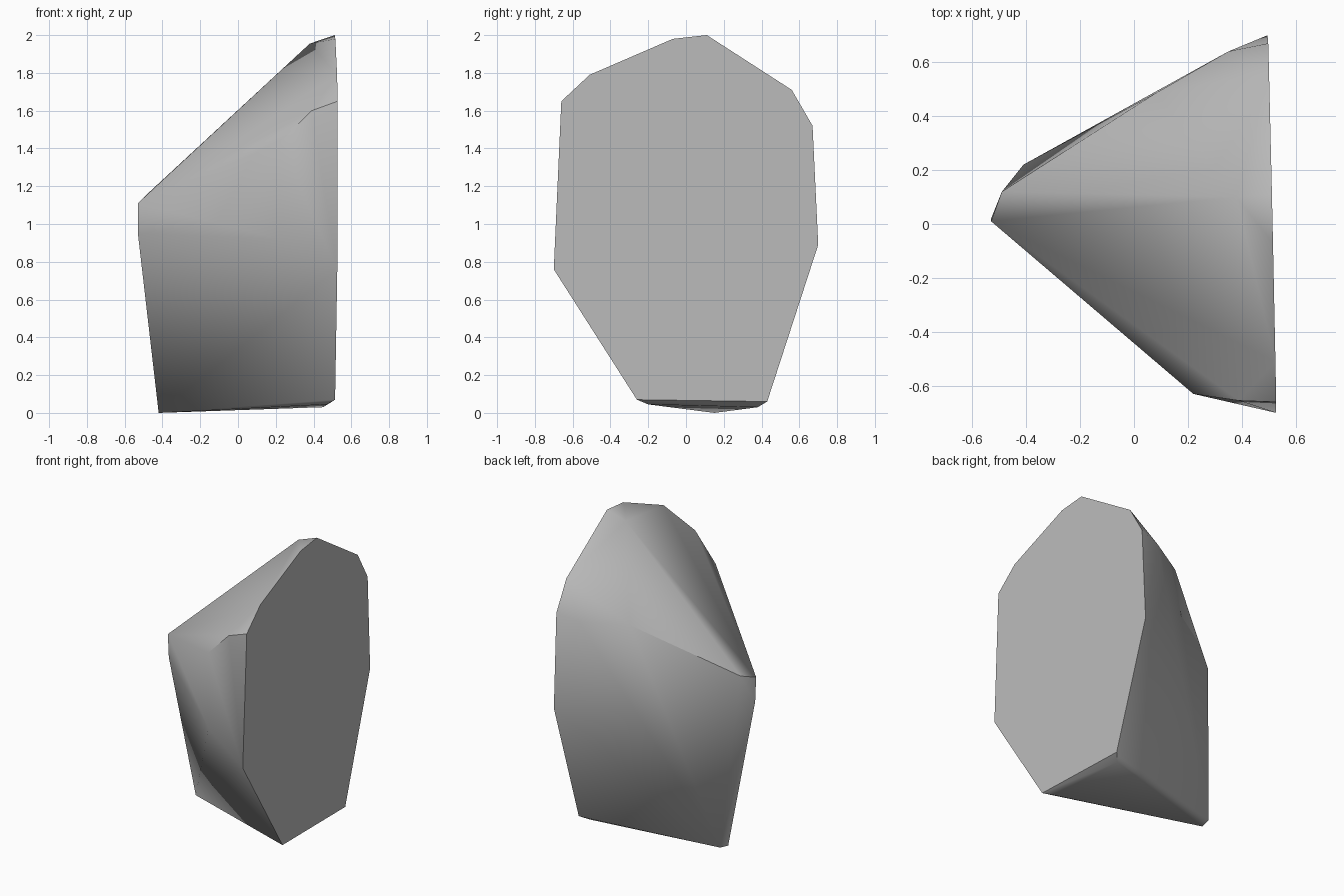
import bpy, bmesh, math

cube = bpy.data.objects.get("Cube")
if cube:
    bpy.data.objects.remove(cube, do_unlink=True)

# Stone colour
stone = bpy.data.materials.new("stone_grey")
stone.use_nodes = True
grey = (0.5, 0.5, 0.5, 1)
stone.diffuse_color = grey
stone.node_tree.nodes["Principled BSDF"].inputs["Base Color"].default_value = grey

# Outline (y, z) of the flat split face, laid on a slightly turned plane
outline = [(-.26, .07), (-.70, .76), (-.66, 1.65), (-.51, 1.79), (-.07, 1.98),
           (.11, 2), (.56, 1.71), (.67, 1.52), (.70, .89), (.43, .06)]
split_face = [(.508 - .022 * y + .003 * z, y, z) for y, z in outline]

# Corners of the wedge behind the split face
nose = [(-.53, .01, 1.11), (-.53, .02, .95), (-.49, .12, 1.15)]
base = [(-.42, .15, 0), (-.41, .22, .01), (.47, -.20, .045), (.45, .38, .03)]
shoulders = [(.38, .10, 1.955), (.35, .64, 1.49), (.08, .485, 1.48),
             (.39, -.655, 1.6), (.22, -.63, 1.43), (.22, -.63, .92)]

# Wrap the corners into a solid boulder
bm = bmesh.new()
for corner in split_face + nose + base + shoulders:
    bm.verts.new(corner)
bmesh.ops.convex_hull(bm, input=bm.verts)
bmesh.ops.dissolve_limit(bm, angle_limit=math.radians(1),
                         verts=bm.verts, edges=bm.edges)
bmesh.ops.recalc_face_normals(bm, faces=bm.faces)
mesh = bpy.data.meshes.new("boulder")
bm.to_mesh(mesh)
bm.free()

boulder = bpy.data.objects.new("boulder", mesh)
bpy.context.collection.objects.link(boulder)
mesh.materials.append(stone)

# Soft facets with crisp broken edges
bpy.ops.object.select_all(action='DESELECT')
boulder.select_set(True)
bpy.context.view_layer.objects.active = boulder
bpy.ops.object.shade_smooth_by_angle(angle=math.radians(45))
